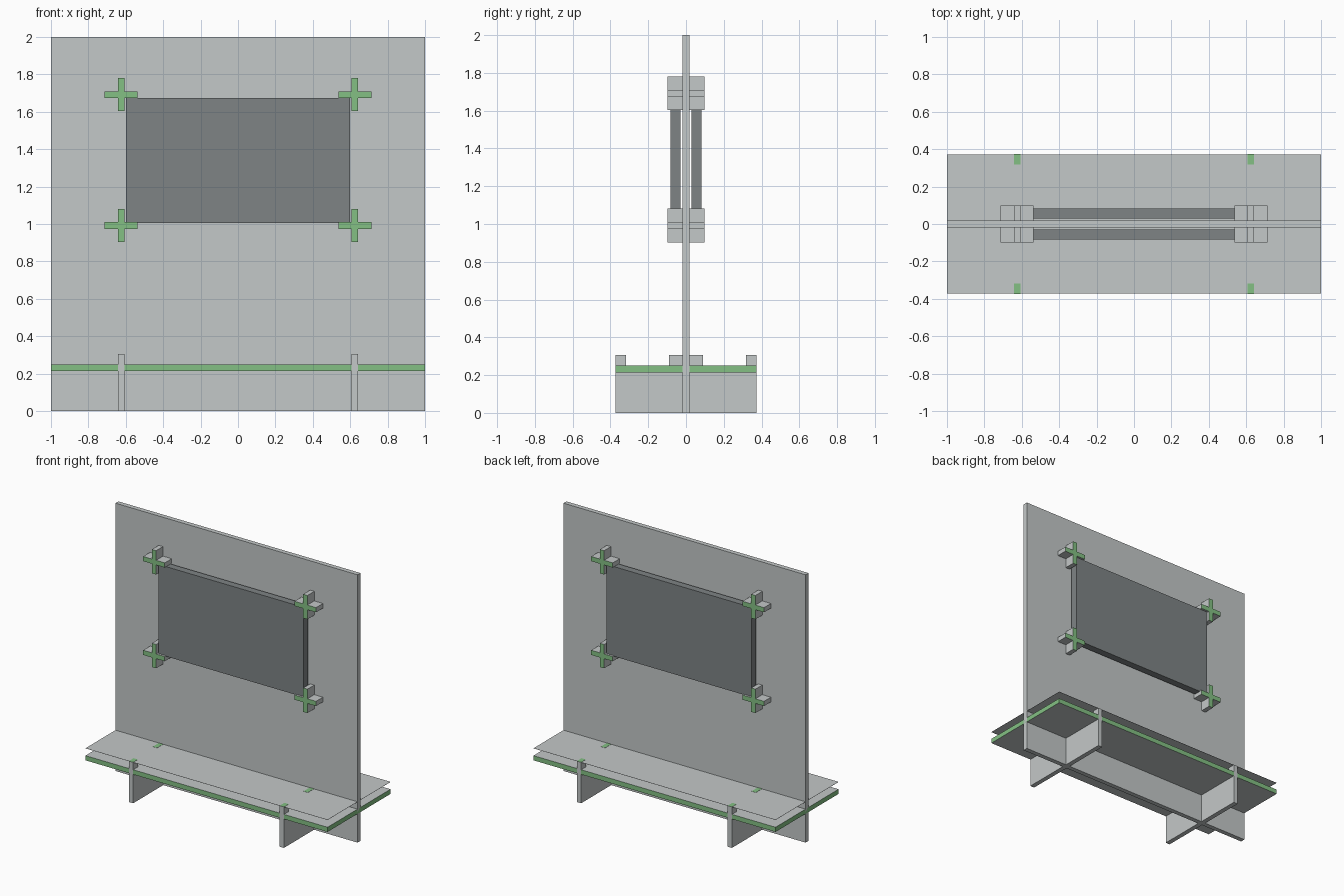
import bpy
import bmesh

cube = bpy.data.objects.get("Cube")
if cube:
    bpy.data.objects.remove(cube, do_unlink=True)


def material(name, colour):
    mat = bpy.data.materials.new(name)
    mat.use_nodes = True
    mat.diffuse_color = (*colour, 1)
    mat.node_tree.nodes["Principled BSDF"].inputs["Base Color"].default_value = (*colour, 1)
    return mat


GREY = material("light grey", (0.55, 0.58, 0.58))
GREEN = material("soft green", (0.23, 0.53, 0.23))
DARK = material("dark grey", (0.21, 0.23, 0.235))


def finish(name, bm, mats, is_accent=None):
    """Make an object; faces passing the rule get the second material."""
    bmesh.ops.recalc_face_normals(bm, faces=bm.faces)
    if is_accent:
        for face in bm.faces:
            face.material_index = int(is_accent(face))
    mesh = bpy.data.meshes.new(name)
    bm.to_mesh(mesh)
    bm.free()
    for mat in mats:
        mesh.materials.append(mat)
    obj = bpy.data.objects.new(name, mesh)
    bpy.context.collection.objects.link(obj)
    return obj


def box(name, x, y, z, mats, is_accent=None):
    bm = bmesh.new()
    bmesh.ops.create_cube(bm, size=1)
    for v in bm.verts:
        for i, (low, high) in enumerate((x, y, z)):
            v.co[i] = high if v.co[i] > 0 else low
    return finish(name, bm, mats, is_accent)


def prism(name, outline, axis, low, high, mats, is_accent=None):
    """Extrude an outline along x (axis 0) or y (axis 1)."""
    bm = bmesh.new()
    verts = []
    for a, z in outline:
        verts.append(bm.verts.new((low, a, z) if axis == 0 else (a, low, z)))
    face = bm.faces.new(verts)
    made = bmesh.ops.extrude_face_region(bm, geom=[face])["geom"]
    for v in made:
        if isinstance(v, bmesh.types.BMVert):
            v.co[axis] = high
    return finish(name, bm, mats, is_accent)


def cross_outline(cx, cz, arm, half):
    steps = [(half, arm), (half, half), (arm, half)]
    quarter = steps
    points = []
    for _ in range(4):
        points += quarter
        quarter = [(z, -x) for x, z in quarter]
    return [(cx + x, cz + z) for x, z in points]


T = 0.0175        # half thickness of every sheet
DEPTH = 0.372     # half depth of the base
SHELF = 0.25      # top of the shelf
TOP = 0.305       # top of the leg tabs

# Upright panel
box("upright_panel", (-1, 1), (-T, T), (0, 2), [GREY])

# Screens on both sides
for side, label in ((-1, "front"), (1, "back")):
    box(label + "_screen", (-0.6, 0.6), sorted((side * 0.03, side * 0.083)),
        (1.005, 1.675), [DARK])

# Cross brackets through the panel at the screen corners
for x, xname in ((-0.625, "right"), (0.625, "left")):
    for z, zname in ((0.992, "lower"), (1.692, "upper")):
        prism(f"{zname}_{xname}_bracket", cross_outline(x, z, 0.089, T), 1,
              -0.099, 0.099, [GREY, GREEN], lambda f: abs(f.normal.y) > 0.5)

# Shelf with coloured edges
box("shelf", (-1, 1), (-DEPTH, DEPTH), (0.215, SHELF), [GREY, GREEN],
    lambda f: abs(f.normal.z) < 0.5)

# Thin cover sheet resting on the tabs
box("cover_sheet", (-1, 1), (-DEPTH, DEPTH), (TOP - 0.001, TOP), [GREY])

# Legs with upper tabs whose tops show through the sheet
half = [(0.09, SHELF), (0.09, TOP), (0.317, SHELF), (0.317, TOP)]
profile = [(DEPTH + 0.001, 0), (DEPTH + 0.001, TOP + 0.001), (0.317, TOP + 0.001),
           (0.317, SHELF), (0.09, SHELF), (0.09, TOP + 0.001)]
outline = profile + [(-y, z) for y, z in reversed(profile)]
for x, label in ((-0.623, "right"), (0.623, "left")):
    prism(label + "_leg", outline, 0, x - T, x + T, [GREY, GREEN],
          lambda f: f.normal.z > 0.5 and f.calc_center_median().z > TOP)
